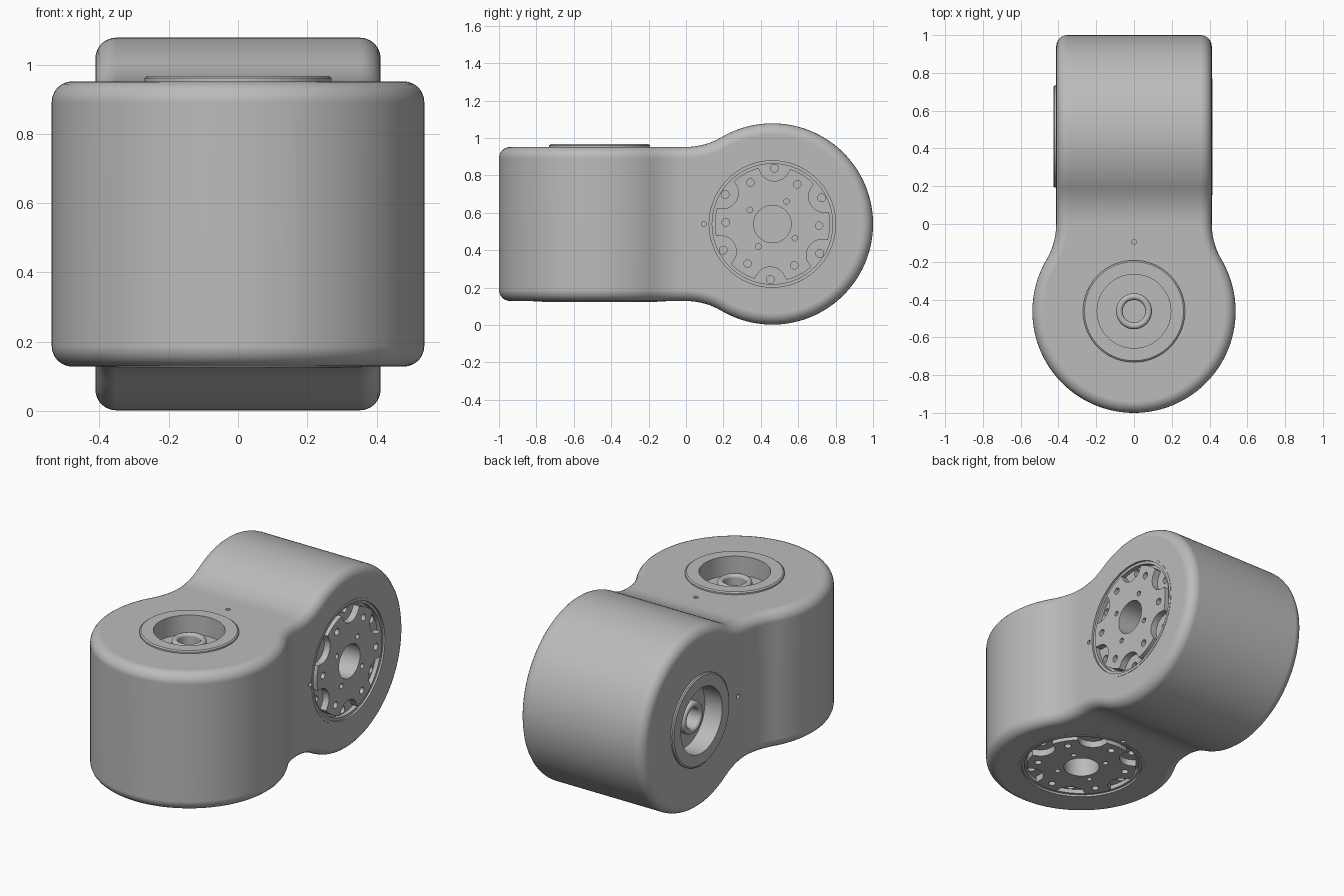
import bpy, bmesh, math
from mathutils import Matrix, Vector

cube = bpy.data.objects.get("Cube")
if cube:
    bpy.data.objects.remove(cube, do_unlink=True)

R, C, H, CZ = 0.538, 0.462, 0.412, 0.54   # drum radius, drum offset, half width, centre height

grey = bpy.data.materials.new("satin_grey")
grey.use_nodes = True
grey.diffuse_color = (0.5, 0.5, 0.5, 1)
bsdf = grey.node_tree.nodes["Principled BSDF"]
bsdf.inputs["Base Color"].default_value = grey.diffuse_color
bsdf.inputs["Roughness"].default_value = 0.5


def make(name, bm, matrix=None):
    bmesh.ops.recalc_face_normals(bm, faces=bm.faces)
    mesh = bpy.data.meshes.new(name)
    bm.to_mesh(mesh)
    bm.free()
    mesh.materials.append(grey)
    obj = bpy.data.objects.new(name, mesh)
    if matrix:
        obj.matrix_world = matrix
    bpy.context.collection.objects.link(obj)
    return obj


def activate(obj):
    bpy.ops.object.select_all(action='DESELECT')
    obj.select_set(True)
    bpy.context.view_layer.objects.active = obj


def cut(obj, cutter):
    activate(obj)
    mod = obj.modifiers.new("cut", 'BOOLEAN')
    mod.operation, mod.solver, mod.object = 'DIFFERENCE', 'EXACT', cutter
    bpy.ops.object.modifier_apply(modifier=mod.name)
    bpy.data.objects.remove(cutter, do_unlink=True)


def smooth(obj):
    activate(obj)
    bpy.ops.object.shade_smooth_by_angle(angle=math.radians(32))
    mod = obj.modifiers.new("normals", 'WEIGHTED_NORMAL')
    mod.keep_sharp = True


def cylinders(specs, matrix):
    """Cutter made of upright cylinders: x, y, radius, bottom, top."""
    bm = bmesh.new()
    for x, y, r, low, high in specs:
        bmesh.ops.create_cone(bm, cap_ends=True, segments=64 if r > 0.05 else 20,
                              radius1=r, radius2=r, depth=high - low,
                              matrix=Matrix.Translation((x, y, (low + high) / 2)))
    return make("cutter", bm, matrix)


def lathe(name, profile, matrix):
    bm = bmesh.new()
    vs = [bm.verts.new((r, 0, h)) for r, h in profile]
    es = [bm.edges.new(pair) for pair in zip(vs, vs[1:])]
    bmesh.ops.spin(bm, geom=vs + es, axis=(0, 0, 1), cent=(0, 0, 0),
                   angle=math.tau, steps=72, use_merge=True)
    bmesh.ops.remove_doubles(bm, verts=bm.verts, dist=1e-5)
    return make(name, bm, matrix)


def polar(r, degrees):
    a = math.radians(degrees)
    return r * math.cos(a), r * math.sin(a)


# Keyhole profile: round drum, concave fillet, straight neck
FILLET = (C * C + H * H - R * R) / (2 * (R - H))
BLEND = C - C * R / (R + FILLET)


def half_size(y):
    if y <= 0:
        return H
    if y < BLEND:
        return H + FILLET - math.sqrt(FILLET ** 2 - y * y)
    return math.sqrt(max(0, R * R - (y - C) ** 2))


# Body: one drum upright, one lying across, sharing a blended neck
end = math.pi - math.acos((C - BLEND) / R)
stations = [BLEND * i / 9 for i in range(9)]
stations += [C + R * math.cos(end * (1 - i / 48)) for i in range(49)]
stations = [-y for y in reversed(stations[1:])] + stations
bm = bmesh.new()
rings = []
for y in stations:
    a, b = half_size(-y), half_size(y)
    rings.append([bm.verts.new((sx * a, y, CZ + sz * b))
                  for sx, sz in ((1, 1), (-1, 1), (-1, -1), (1, -1))])
for p, q in zip(rings, rings[1:]):
    for i in range(4):
        j = (i + 1) % 4
        bm.faces.new((p[i], p[j], q[j], q[i]))
bmesh.ops.remove_doubles(bm, verts=bm.verts, dist=1e-5)
bmesh.ops.recalc_face_normals(bm, faces=bm.faces)
bmesh.ops.dissolve_limit(bm, angle_limit=0.01, verts=[], edges=bm.edges)
seam = [e for e in bm.edges if e.is_manifold and e.calc_face_angle() > 0.7]
bmesh.ops.bevel(bm, geom=seam, offset=0.06, offset_type='OFFSET', segments=6,
                profile=0.5, affect='EDGES', clamp_overlap=False)
body = make("body", bm)


def face_frame(centre, out, away):
    """Local z points out of the face, local x away from the body middle."""
    z, x = Vector(out), Vector(away)
    m = Matrix((x, z.cross(x), z)).transposed().to_4x4()
    m.translation = centre
    return m


# Bearing cup: raised collar, bore and rounded centre boss
boss = [(0.0775 + 0.0175 * math.cos(t * math.pi / 6), -0.052 + 0.0175 * math.sin(t * math.pi / 6))
        for t in range(7)]
CUP = [(0, -0.13), (0.06, -0.13)] + boss[::-1] + [
    (0.095, -0.10), (0.195, -0.10), (0.195, 0.015), (0.262, 0.015), (0.27, 0.009),
    (0.27, -0.16), (0, -0.16)]

# Output flange seat: flush rim, stepped groove and pocket floor
SEAT = [(0, -0.13), (0.10, -0.13), (0.10, -0.035), (0.322, -0.035), (0.322, -0.01),
        (0.338, -0.01), (0.338, 0.002), (0.355, 0.002), (0.355, -0.16), (0, -0.16)]
TWIST = -2
PIN = (-0.367, 0, 0.013, -0.03, 0.03)


def cup(name, matrix):
    cut(body, cylinders([(0, 0, 0.262, -0.15, 0.1), PIN], matrix))
    smooth(lathe(name + "_bearing_cup", CUP, matrix))


def scallop_radius(degrees):
    """Plate edge with six round bites."""
    off = math.radians((degrees - 30 + 30) % 60 - 30)
    d, s = 0.315, 0.085
    root = s * s - (d * math.sin(off)) ** 2
    return min(0.308, d * math.cos(off) - math.sqrt(root)) if root > 0 else 0.308


def flange(name, matrix):
    cut(body, cylinders([(0, 0, 0.345, -0.15, 0.1), PIN], matrix))
    seat = lathe(name + "_flange_seat", SEAT, matrix)
    bolts = [polar(0.298, 30 + 60 * k + TWIST) for k in range(6)]
    cut(seat, cylinders([(x, y, 0.021, -0.08, 0) for x, y in bolts], matrix))
    smooth(seat)
    # Scalloped output plate
    bm = bmesh.new()
    rim = [bm.verts.new((*polar(scallop_radius(t), t + TWIST), -0.045)) for t in range(0, 360, 2)]
    base = bm.faces.new(rim)
    top = bmesh.ops.extrude_face_region(bm, geom=[base])["geom"]
    bmesh.ops.translate(bm, vec=(0, 0, 0.049), verts=[g for g in top if isinstance(g, bmesh.types.BMVert)])
    plate = make(name + "_output_plate", bm, matrix)
    holes = [(*polar(0.25, 60 * k + TWIST), 0.02, -0.03, 0.1) for k in range(6)]
    holes += [(*polar(0.142, 60 + 90 * k + TWIST), 0.015, -0.03, 0.1) for k in range(4)]
    holes.append((0, 0, 0.10, -0.1, 0.1))
    cut(plate, cylinders(holes, matrix))
    smooth(plate)


cup("top", face_frame((0, -C, CZ + H), (0, 0, 1), (0, -1, 0)))
cup("right", face_frame((-H, C, CZ), (-1, 0, 0), (0, 1, 0)))
flange("bottom", face_frame((0, -C, CZ - H), (0, 0, -1), (0, -1, 0)))
flange("left", face_frame((H, C, CZ), (1, 0, 0), (0, 1, 0)))
smooth(body)
